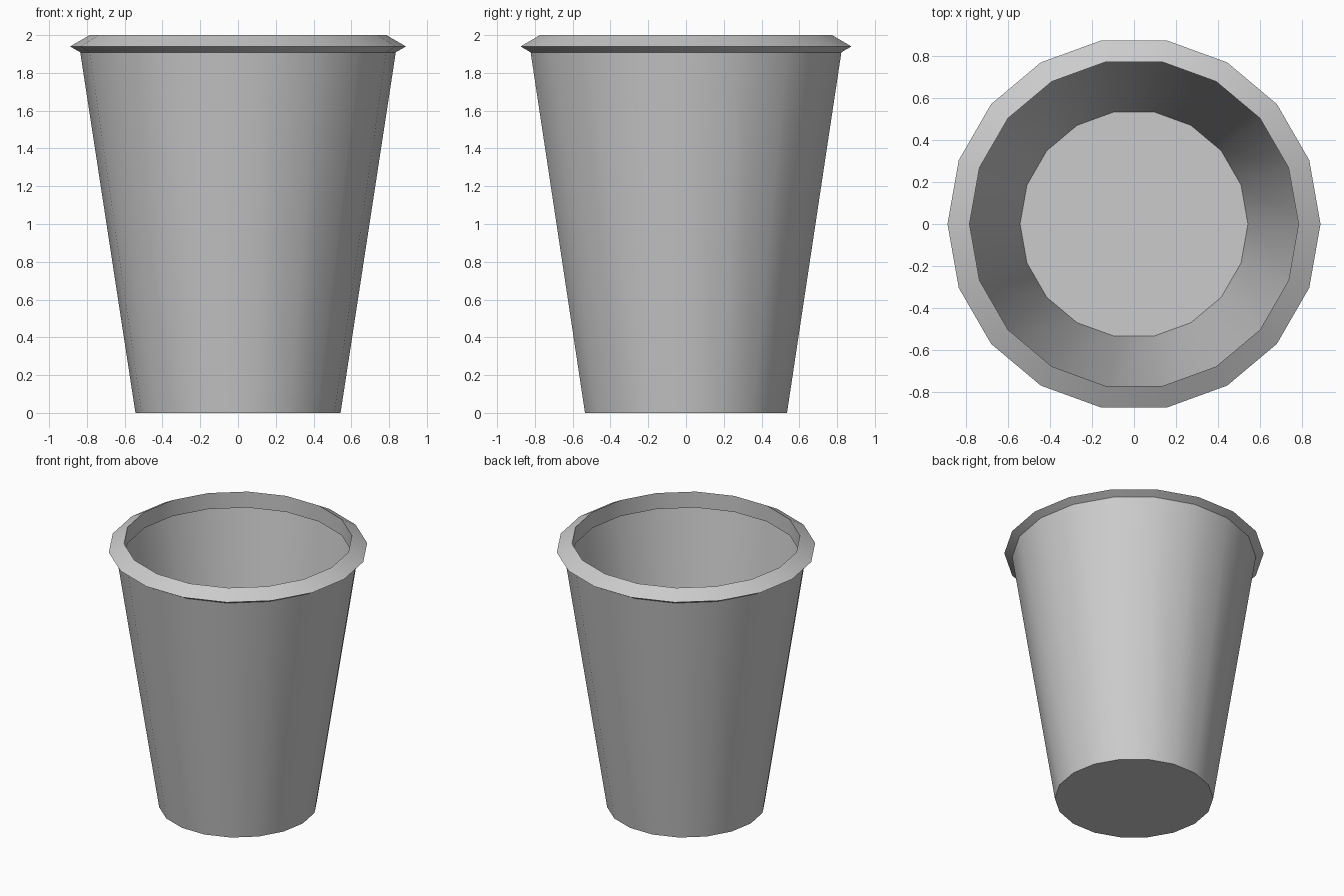
import bpy, bmesh, math

if "Cube" in bpy.data.objects:
    bpy.data.objects.remove(bpy.data.objects["Cube"])

SIDES = 18


def shade(obj, name):
    obj.name = name
    bpy.ops.object.select_all(action='DESELECT')
    obj.select_set(True)
    bpy.context.view_layer.objects.active = obj
    bpy.ops.object.transform_apply(location=True, rotation=True, scale=True)
    bpy.ops.object.shade_smooth_by_angle(angle=math.radians(30))


# Thin tapered cup wall with a floor, open at the top
HEIGHT = 1.94
bpy.ops.mesh.primitive_cone_add(vertices=SIDES, radius1=0.543, radius2=0.84,
                                depth=HEIGHT, end_fill_type='NGON',
                                location=(0, 0, HEIGHT / 2),
                                rotation=(0, 0, math.pi / 2))
cup = bpy.context.object
bm = bmesh.new()
bm.from_mesh(cup.data)
lid = [f for f in bm.faces if f.normal.z > 0.9]
bmesh.ops.delete(bm, geom=lid, context='FACES_ONLY')
bm.to_mesh(cup.data)
bm.free()
shade(cup, "cup_body")

# Rolled lip: ring with a triangular cross-section pointing outwards
bpy.ops.mesh.primitive_torus_add(major_segments=SIDES, minor_segments=3,
                                 major_radius=0.819, minor_radius=0.07,
                                 location=(0, 0, 1.94))
shade(bpy.context.object, "rim")
